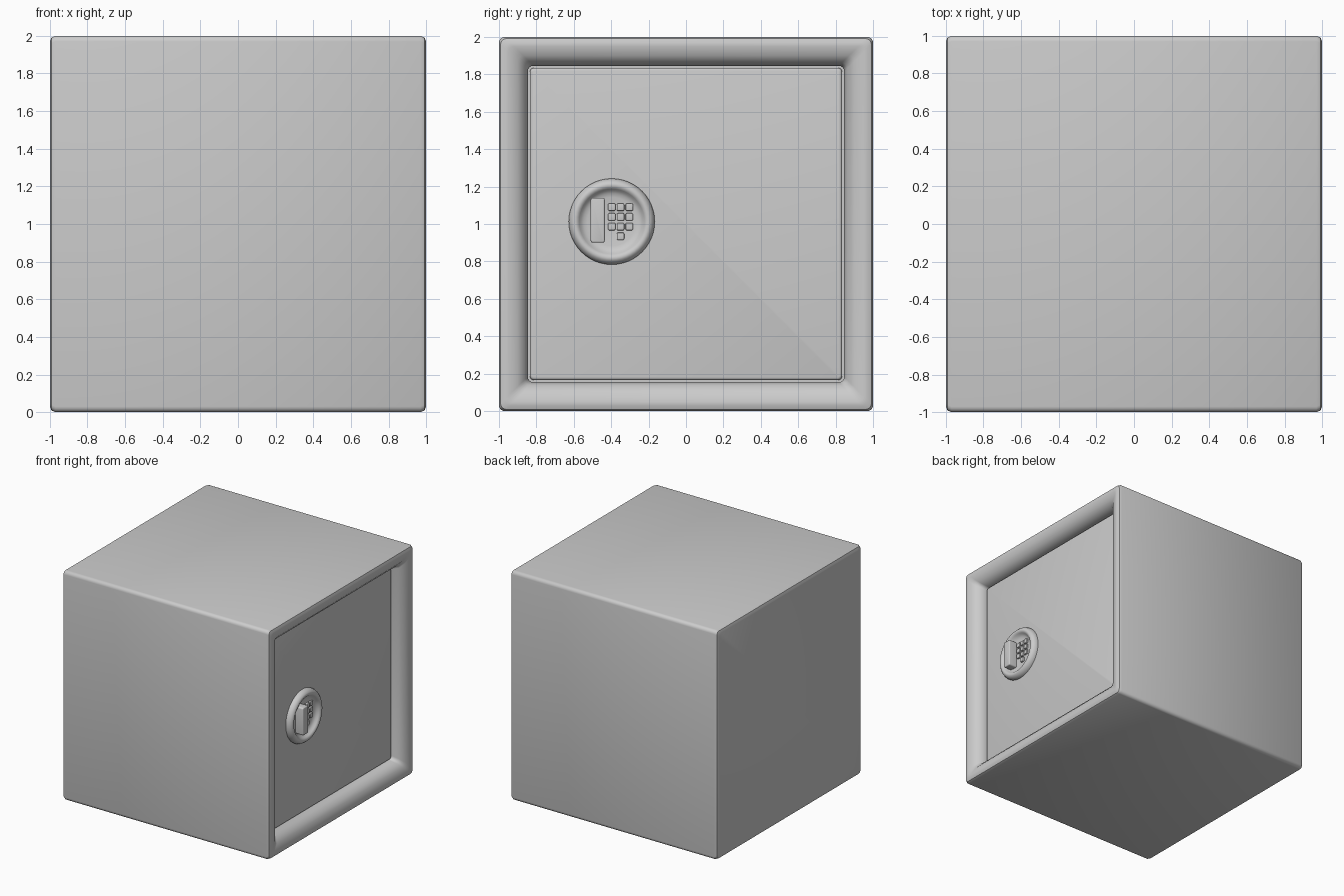
import bpy, bmesh, math

cube = bpy.data.objects.get("Cube")
if cube:
    bpy.data.objects.remove(cube, do_unlink=True)

grey = bpy.data.materials.new("grey metal")
grey.use_nodes = True
colour = (0.6, 0.6, 0.6, 1)
grey.diffuse_color = colour
grey.node_tree.nodes["Principled BSDF"].inputs["Base Color"].default_value = colour


def ring(bm, x, hy, hz, r, cy, cz, steps):
    """Rounded rectangle across x; a full corner radius makes a circle."""
    verts = []
    corners = ((1, 1), (-1, 1), (-1, -1), (1, -1))
    for q, (sy, sz) in enumerate(corners):
        for i in range(steps + 1):
            if i == steps and r >= hy and r >= hz:
                continue
            a = math.pi / 2 * (q + i / steps)
            verts.append(bm.verts.new((x, cy + sy * (hy - r) + r * math.cos(a),
                                       cz + sz * (hz - r) + r * math.sin(a))))
    return verts


def loft(name, rings, cy=0, cz=1, steps=4):
    """Skin a run of (x, half width, half height, corner radius) rings, capped."""
    bm = bmesh.new()
    loops = [ring(bm, *r, cy, cz, steps) for r in rings]
    for a, b in zip(loops, loops[1:]):
        for i in range(len(a)):
            j = (i + 1) % len(a)
            bm.faces.new((a[i], a[j], b[j], b[i]))
    bm.faces.new(loops[0][::-1])
    bm.faces.new(loops[-1])
    bmesh.ops.recalc_face_normals(bm, faces=bm.faces)
    mesh = bpy.data.meshes.new(name)
    bm.to_mesh(mesh)
    bm.free()
    mesh.materials.append(grey)
    obj = bpy.data.objects.new(name, mesh)
    bpy.context.collection.objects.link(obj)
    bpy.ops.object.select_all(action="DESELECT")
    obj.select_set(True)
    bpy.context.view_layer.objects.active = obj
    bpy.ops.object.shade_smooth_by_angle(angle=math.radians(40))
    return obj


def rounded_block(name, back, front, hy, hz, bevel, cy=0, cz=1):
    """Block with rounded corners and a softened front edge."""
    rim = [(front - bevel * (1 - math.sin(a)), bevel * (1 - math.cos(a)))
           for a in (0, math.pi / 6, math.pi / 3, math.pi / 2)]
    rings = [(back, hy, hz, bevel * 1.6)]
    rings += [(x, hy - d, hz - d, bevel * 1.6 - d) for x, d in rim]
    return loft(name, rings, cy, cz)


# Cabinet: rounded shell whose door frame rolls inwards to a recess
shell = [(-1, 0.97), (-0.991, 0.991), (-0.97, 1), (0.97, 1), (0.991, 0.991),
         (1, 0.97), (1, 0.95), (0.985, 0.90), (0.95, 0.862), (0.90, 0.846), (0.86, 0.846)]
loft("cabinet", [(x, h, h, 0.03) for x, h in shell])

# Door set in the recess
rounded_block("door", 0.85, 0.90, 0.835, 0.835, 0.015)

# Round lock: raised rim around a shallow dish
lock_y, lock_z = -0.397, 1.013
dish = [(0.89, 0.23), (0.91, 0.23), (0.932, 0.222), (0.946, 0.208), (0.95, 0.195),
        (0.945, 0.182), (0.937, 0.174), (0.925, 0.165), (0.915, 0.15), (0.91, 0.13)]
loft("lock_dial", [(x, r, r, r) for x, r in dish], lock_y, lock_z, 12)

# Handle and keypad inside the lock
rounded_block("lock_handle", 0.90, 0.985, 0.038, 0.12, 0.008, -0.472, lock_z + 0.007)
for row in range(4):
    for col in range(3):
        if row < 3 or col == 1:
            rounded_block("key", 0.90, 0.925, 0.02, 0.02, 0.005,
                          -0.397 + col * 0.047, 1.09 - row * 0.052)
